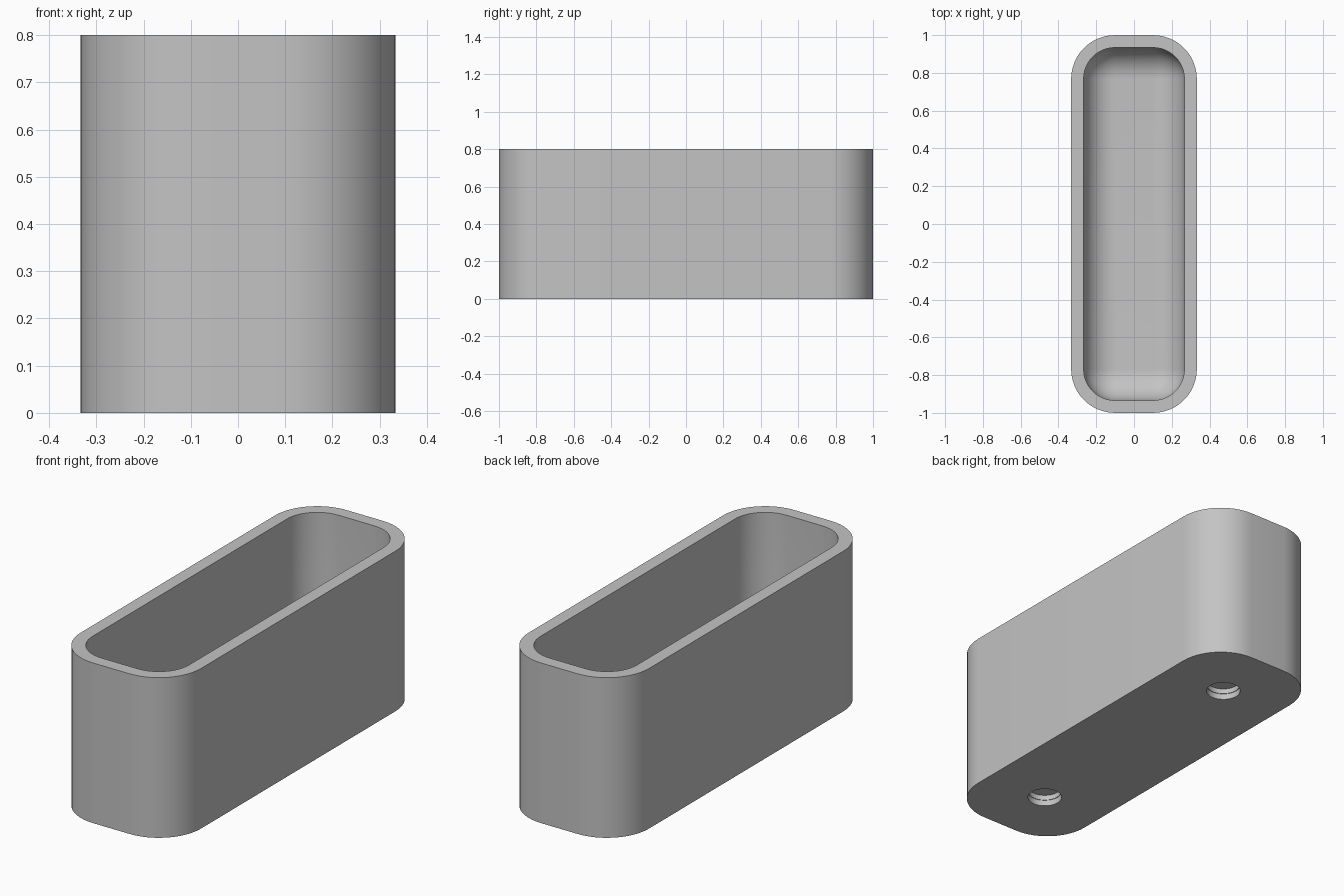
import bpy, bmesh, math

if "Cube" in bpy.data.objects:
    bpy.data.objects.remove(bpy.data.objects["Cube"])

HALF_X, HALF_Y, HEIGHT = 0.333, 1.0, 0.8
CORNER, WALL, FLOOR, FILLET = 0.233, 0.066, 0.1, 0.165
SEGMENTS = 12

grey = bpy.data.materials.new("plain grey")
grey.use_nodes = True
colour = (0.55, 0.55, 0.55, 1)
grey.diffuse_color = colour
grey.node_tree.nodes["Principled BSDF"].inputs["Base Color"].default_value = colour


def rounded_ring(bm, inset, z):
    """Rounded rectangle of vertices, offset inwards from the outer wall."""
    verts = []
    for corner, (sx, sy) in enumerate([(1, 1), (-1, 1), (-1, -1), (1, -1)]):
        for i in range(SEGMENTS + 1):
            a = math.pi / 2 * (corner + i / SEGMENTS)
            r = CORNER - inset
            verts.append(bm.verts.new((sx * (HALF_X - CORNER) + r * math.cos(a),
                                       sy * (HALF_Y - CORNER) + r * math.sin(a), z)))
    return verts


# Wall profile: outside, rim, inside, then the filleted floor edge
profile = [(0, 0), (0, HEIGHT), (WALL, HEIGHT)]
for i in range(SEGMENTS + 1):
    a = math.pi / 2 * i / SEGMENTS
    profile.append((WALL + FILLET * (1 - math.cos(a)),
                    FLOOR + FILLET * (1 - math.sin(a))))

bm = bmesh.new()
rings = [rounded_ring(bm, inset, z) for inset, z in profile]
for low, high in zip(rings, rings[1:]):
    for i in range(len(low)):
        j = (i + 1) % len(low)
        bm.faces.new((low[i], low[j], high[j], high[i]))
bm.faces.new(rings[0][::-1])
bm.faces.new(rings[-1])
bmesh.ops.recalc_face_normals(bm, faces=bm.faces)
mesh = bpy.data.meshes.new("trough")
bm.to_mesh(mesh)
bm.free()
mesh.materials.append(grey)
trough = bpy.data.objects.new("trough", mesh)
bpy.context.collection.objects.link(trough)


def cut_hole(y, radius, depth):
    """Blind round hole in the underside."""
    bpy.ops.mesh.primitive_cylinder_add(vertices=40, radius=radius, depth=2 * depth,
                                        location=(0, y, 0))
    cutter = bpy.context.object
    cutter.name = "hole_cutter"
    cutter.hide_render = True
    cutter.data.materials.append(grey)
    bpy.context.view_layer.objects.active = trough
    mod = trough.modifiers.new("hole", "BOOLEAN")
    mod.operation, mod.solver, mod.object = "DIFFERENCE", "EXACT", cutter
    bpy.ops.object.modifier_apply(modifier=mod.name)
    bpy.data.objects.remove(cutter)


# Two stepped recesses underneath
for side in (-1, 1):
    cut_hole(side * 0.667, 0.081, 0.03)
    cut_hole(side * 0.667, 0.078, 0.056)

bpy.ops.object.select_all(action="DESELECT")
trough.select_set(True)
bpy.context.view_layer.objects.active = trough
bpy.ops.object.shade_smooth_by_angle(angle=math.radians(30))
